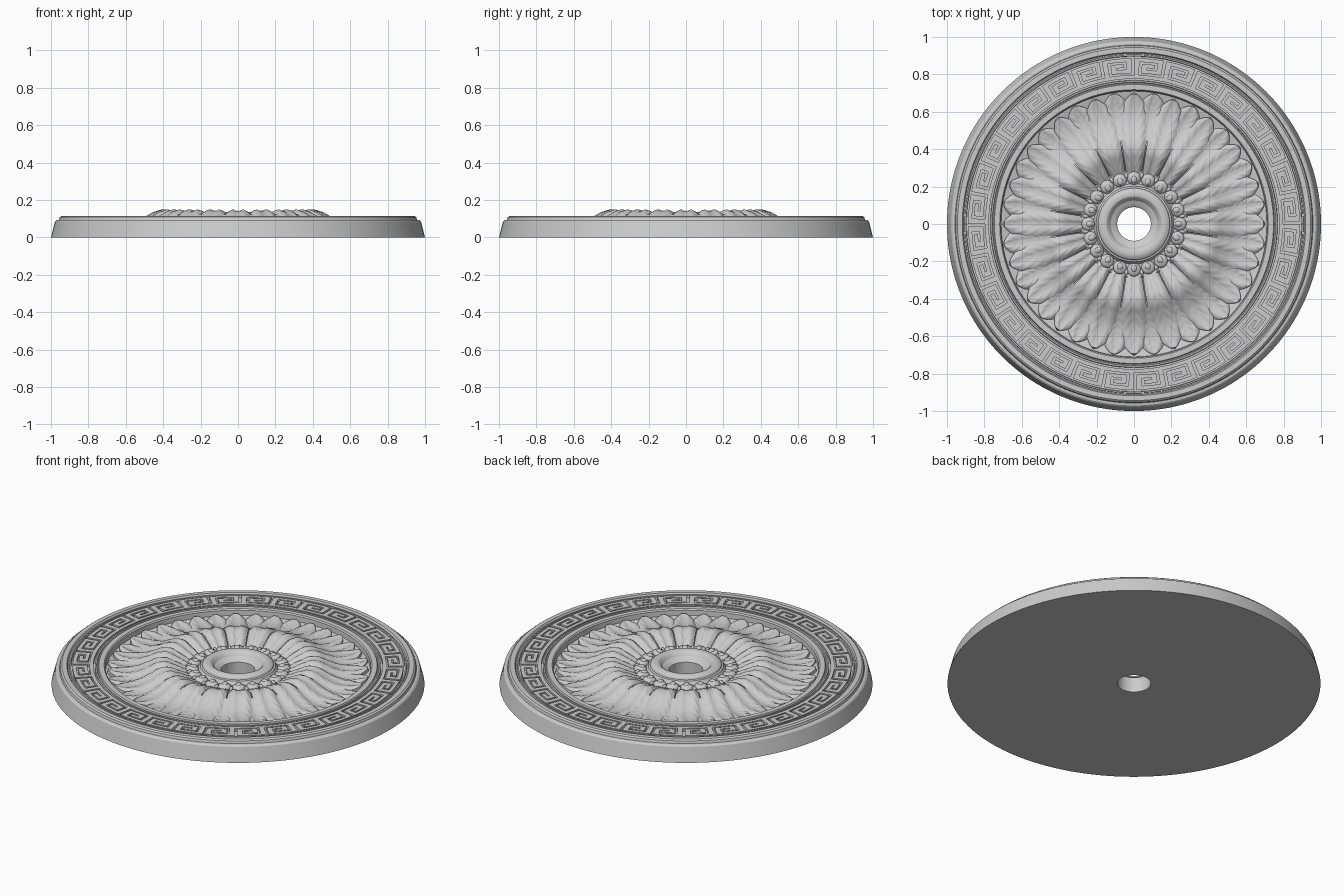
import bpy, bmesh
from math import sin, cos, pi, radians

if "Cube" in bpy.data.objects:
    bpy.data.objects.remove(bpy.data.objects["Cube"])

LEAVES, KEYS, LOBES = 20, 32, 20


def polar(r, a, z):
    return (r * cos(a), r * sin(a), z)


def finish(bm, name, angle=35):
    bmesh.ops.remove_doubles(bm, verts=bm.verts[:], dist=1e-5)
    bmesh.ops.recalc_face_normals(bm, faces=bm.faces[:])
    me = bpy.data.meshes.new(name)
    bm.to_mesh(me)
    bm.free()
    ob = bpy.data.objects.new(name, me)
    bpy.context.collection.objects.link(ob)
    bpy.ops.object.select_all(action='DESELECT')
    ob.select_set(True)
    bpy.context.view_layer.objects.active = ob
    bpy.ops.object.shade_smooth_by_angle(angle=radians(angle))
    return ob


def lathe(name, profile, segs=160):
    """Revolve a closed (radius, z) loop around z."""
    bm = bmesh.new()
    rings = [[bm.verts.new(polar(r, 2 * pi * i / segs, z)) for r, z in profile]
             for i in range(segs)]
    n = len(profile)
    for i in range(segs):
        a, b = rings[i], rings[(i + 1) % segs]
        for j in range(n):
            k = (j + 1) % n
            bm.faces.new((a[j], b[j], b[k], a[k]))
    return finish(bm, name, 25)


# Height of the leaf wave along the radius
WAVE = [(.20, .05), (.27, .082), (.33, .112), (.39, .136), (.44, .130), (.49, .105),
        (.55, .082), (.61, .076), (.66, .083), (.71, .098), (.76, .11)]


def wave(r):
    for i in range(1, len(WAVE) - 2):
        (x0, y0), (x1, y1), (x2, y2), (x3, y3) = WAVE[i - 1:i + 3]
        if r <= x2 or i == len(WAVE) - 3:
            t, h = (r - x1) / (x2 - x1), x2 - x1
            m1, m2 = (y2 - y0) / (x2 - x0) * h, (y3 - y1) / (x3 - x1) * h
            return ((2*t**3 - 3*t*t + 1) * y1 + (t**3 - 2*t*t + t) * m1
                    + (3*t*t - 2*t**3) * y2 + (t**3 - t*t) * m2)


# Body: moulded rim, recessed key band, leaf bed
leaf_bed = [(r / 100, wave(r / 100) - .022) for r in range(70, 27, -2)]
lathe("medallion_body", [
    (.09, 0), (1, 0), (.978, .085), (.970, .092), (.957, .094), (.953, .108),
    (.944, .115), (.918, .115), (.912, .104), (.906, .104), (.904, .110), (.897, .110),
    (.895, .092), (.768, .092), (.766, .110), (.758, .110), (.755, .104),
    (.750, .104), (.746, .112), (.718, .112), (.712, .105), (.71, .075)]
    + leaf_bed + [(.275, .055), (.09, .055)])

# Centre boss: dished collar around the hole
lathe("centre_collar", [
    (.09, .03), (.29, .03), (.29, .086), (.283, .093), (.274, .09), (.215, .092),
    (.208, .1), (.202, .112), (.192, .115), (.188, .124), (.176, .132), (.162, .135),
    (.147, .132), (.134, .122), (.125, .108), (.113, .102), (.1, .097), (.09, .088)], 128)

# Greek key: one repeat drawn as cells, bent around the band and extruded
KEY = ["#######.",
       "#.....#.",
       "#.###.#.",
       "#.#...#.",
       "#.#####.",
       "#.......",
       "########"]


def edge(i, line=.68, gap=.32):
    return (i + 1) // 2 * line + i // 2 * gap


bm = bmesh.new()
r_out, r_in, pitch = .887, .776, 2 * pi / KEYS
for k in range(KEYS):
    for row, text in enumerate(KEY):
        for col, c in enumerate(text):
            if c == "#":
                a0, a1 = [-(k + edge(col + d) / edge(8)) * pitch for d in (0, 1)]
                r0, r1 = [r_out - (r_out - r_in) * edge(row + d) / edge(7) for d in (0, 1)]
                bm.faces.new([bm.verts.new(polar(r, a, .09)) for r, a in
                              ((r0, a0), (r1, a0), (r1, a1), (r0, a1))])
bmesh.ops.remove_doubles(bm, verts=bm.verts[:], dist=1e-5)
up = bmesh.ops.extrude_face_region(bm, geom=bm.faces[:])["geom"]
for v in up:
    if isinstance(v, bmesh.types.BMVert):
        v.co.z = .110
finish(bm, "greek_key_band", 30)


def leaf_ring(name, r0, r1, drop, offset, width):
    """Ring of veined leaves following the wave, with a skirt along the edges."""
    nu, nv = 44, 10
    bm = bmesh.new()
    for k in range(LEAVES):
        mid = pi / 2 + (k + offset) * 2 * pi / LEAVES
        grid = []
        for i in range(nu + 1):
            t = i / nu
            r = r0 + (r1 - r0) * t
            taper = 1 if t < .5 else max(0, 1 - ((t - .5) / .5) ** 2.3) ** .8
            half = pi / LEAVES * width * taper
            line = []
            for j in range(-nv - 1, nv + 2):
                v = max(-1, min(1, j / nv))
                s = abs(v)
                fade = min(1, taper * 1.3)
                z = wave(r) - drop
                z += fade * (.011 * sin(pi * min(1, s * 1.05)) - .008 * s ** 4)
                z += fade * .0018 * sin(2 * pi * (t * 7 - s * 2.2)) * sin(pi * s)
                z += .006 * fade * max(0, 1 - s / .12)          # midrib
                if abs(j) > nv or i == nu:
                    z -= .024
                line.append(bm.verts.new(polar(r, mid + half * v, z)))
            grid.append(line)
        for a, b in zip(grid, grid[1:]):
            for j in range(len(a) - 1):
                bm.faces.new((a[j], b[j], b[j + 1], a[j + 1]))
    return finish(bm, name, 50)


leaf_ring("front_leaves", .275, .703, 0, 0, .97)
leaf_ring("back_leaves", .45, .708, .008, .5, .8)

# Scalloped petals around the collar
bm = bmesh.new()


def lobe(r, a, size, z):
    new = bmesh.ops.create_uvsphere(bm, u_segments=20, v_segments=10, radius=1)["verts"]
    for v in new:
        x, y, h = v.co
        x, y = r + x * size[0], y * size[1]
        v.co = (x * cos(a) - y * sin(a), x * sin(a) + y * cos(a), z + h * size[2])


for k in range(LOBES):
    a = 2 * pi * k / LOBES
    lobe(.245, a, (.036, .037, .020), .092)
    lobe(.238, a, (.020, .016, .012), .106)
    lobe(.262, a + pi / LOBES, (.016, .010, .012), .094)
finish(bm, "scallop_petals", 60)
